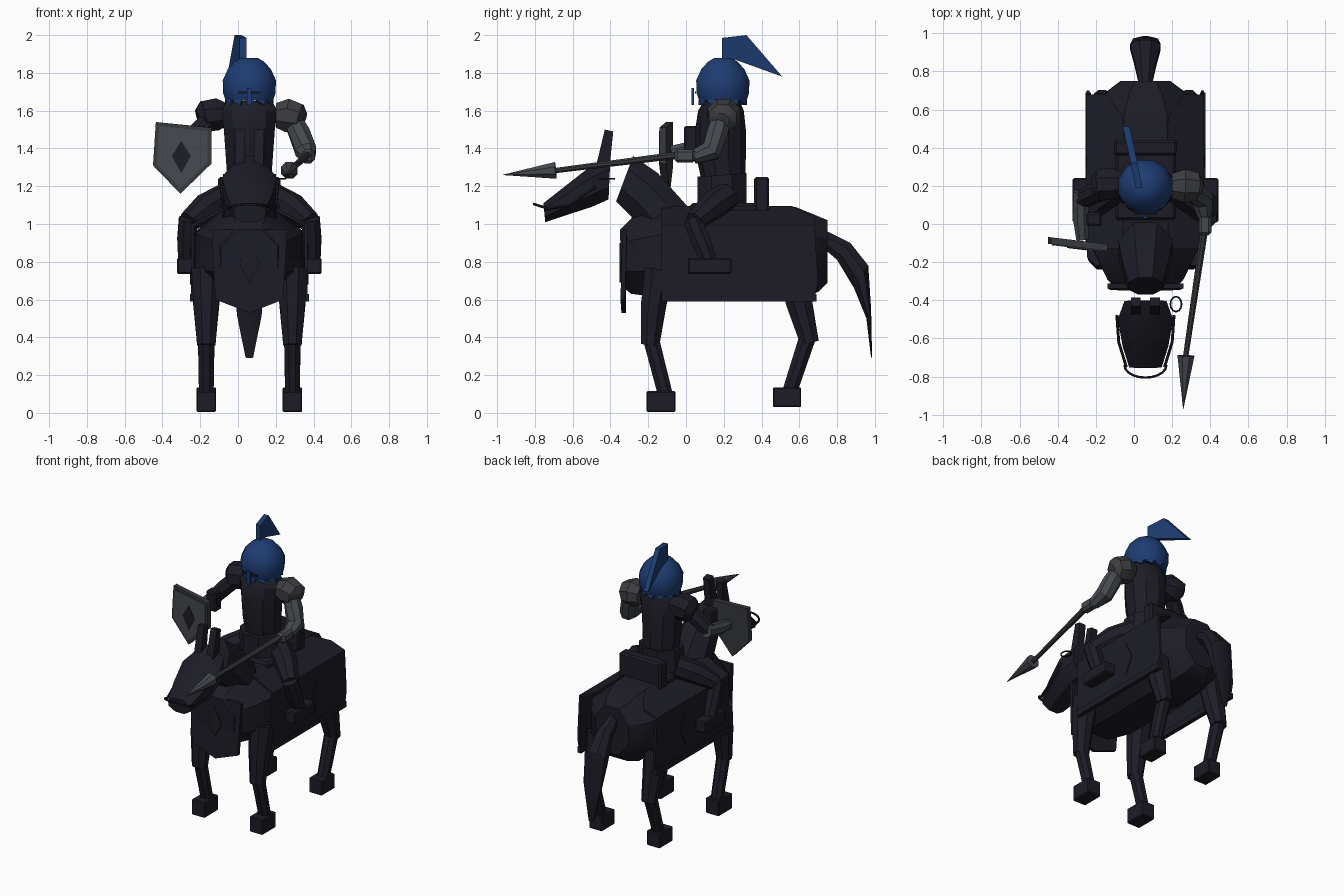
import bpy, bmesh, math
from mathutils import Vector

if "Cube" in bpy.data.objects:
    bpy.data.objects.remove(bpy.data.objects["Cube"])

CX = 0.06  # centre line of the horse and rider


def material(name, rgb):
    m = bpy.data.materials.new(name)
    m.diffuse_color = (*rgb, 1)
    m.use_nodes = True
    m.node_tree.nodes["Principled BSDF"].inputs["Base Color"].default_value = m.diffuse_color
    return m


DARK = material("dark_iron", (0.0122, 0.0118, 0.0195))
BLUE = material("blue", (0.013, 0.045, 0.170))
STEEL = material("steel_grey", (0.060, 0.066, 0.076))
TAUPE = material("worn_steel", (0.047, 0.048, 0.053))
SLATE = material("slate", (0.038, 0.041, 0.048))


def finish(name, bm, mat, angle=0):
    bmesh.ops.recalc_face_normals(bm, faces=bm.faces)
    me = bpy.data.meshes.new(name)
    bm.to_mesh(me)
    bm.free()
    me.materials.append(mat)
    ob = bpy.data.objects.new(name, me)
    bpy.context.collection.objects.link(ob)
    if angle:
        bpy.ops.object.select_all(action='DESELECT')
        ob.select_set(True)
        bpy.context.view_layer.objects.active = ob
        bpy.ops.object.shade_smooth_by_angle(angle=math.radians(angle))
    return ob


def loft(name, rings, mat, angle=0):
    bm = bmesh.new()
    vs = [[bm.verts.new(p) for p in r] for r in rings]
    n = len(vs[0])
    for a, b in zip(vs, vs[1:]):
        for i in range(n):
            bm.faces.new((a[i], a[(i + 1) % n], b[(i + 1) % n], b[i]))
    bm.faces.new(vs[0])
    bm.faces.new(vs[-1])
    return finish(name, bm, mat, angle)


def spine(name, rings, mat, n=8, x=CX, angle=0):
    """Loft rings given as two opposite (y, z) points and a half width."""
    out, k = [], 1 / math.cos(math.pi / n)
    for y1, z1, y2, z2, w in rings:
        c = Vector((x, (y1 + y2) / 2, (z1 + z2) / 2))
        h = Vector((0, (y1 - y2) / 2, (z1 - z2) / 2))
        ts = [(i + 0.5) * 2 * math.pi / n for i in range(n)]
        out.append([c + Vector((w * k * math.cos(t), 0, 0)) + h * (k * math.sin(t)) for t in ts])
    return loft(name, out, mat, angle)


def limb(name, pts, radii, mat, n=8, angle=35, ref=(1, 0, 0)):
    """Tapered tube along a path; ref must not be parallel to it."""
    pts = [Vector(p) for p in pts]
    rings = []
    for i, p in enumerate(pts):
        d = (pts[min(i + 1, len(pts) - 1)] - pts[max(i - 1, 0)]).normalized()
        u = d.cross(Vector(ref)).normalized()
        w = d.cross(u)
        ts = [(k + 0.5) * 2 * math.pi / n for k in range(n)]
        rings.append([p + (u * math.cos(t) + w * math.sin(t)) * radii[i] for t in ts])
    return loft(name, rings, mat, angle)


def prism(name, profile, a, b, mat):
    """Join two offset copies of a 3D outline."""
    return loft(name, [[Vector(p) + Vector(o) for p in profile] for o in (a, b)], mat)


def box(name, lo, hi, mat, bevel=0):
    bm = bmesh.new()
    bmesh.ops.create_cube(bm, size=1)
    for v in bm.verts:
        v.co = [(l + h) / 2 + c * (h - l) for l, h, c in zip(lo, hi, v.co)]
    if bevel:
        bmesh.ops.bevel(bm, geom=bm.edges[:], offset=bevel, segments=1, affect='EDGES')
    return finish(name, bm, mat)


UP, FWD = (0, 0, 1), (0, 1, 0)

# Horse body, neck, head and tail
spine("horse_body", [(-.35, .97, -.34, .67, .15), (-.29, 1.03, -.29, .63, .20),
                     (-.10, 1.09, -.12, .61, .285), (.30, 1.10, .3, .61, .29),
                     (.58, 1.09, .6, .61, .27), (.69, 1.045, .70, .64, .20),
                     (.75, 1.02, .75, .69, .13)], DARK, angle=30)
spine("horse_neck", [(.02, 1.08, -.22, .96, .15), (-.15, 1.27, -.30, 1.05, .12),
                     (-.28, 1.36, -.37, 1.12, .09)], DARK, angle=30)
spine("horse_head", [(-.40, 1.36, -.41, 1.13, .11), (-.50, 1.31, -.50, 1.09, .145),
                     (-.64, 1.20, -.64, 1.045, .12), (-.755, 1.11, -.745, 1.01, .085)],
      DARK, angle=30)
spine("horse_tail", [(.73, .97, .73, .87, .035), (.87, .90, .80, .81, .055),
                     (.965, .78, .89, .66, .08), (.98, .55, .955, .50, .065),
                     (.985, .30, .98, .29, .02)], DARK, angle=30)
for side in (-1, 1):
    prism("horse_ear", [(CX + side * .05, y, z) for y, z in
                        ((-.48, 1.29), (-.43, 1.50), (-.385, 1.49), (-.405, 1.30))],
          (-.025, 0, 0), (.025, 0, 0), DARK)
    limb("bridle_strap", [(CX + side * .15, -.48, 1.2), (CX + side * .14, -.62, 1.1),
                          (CX + side * .10, -.75, 1.08)], [.008] * 3, DARK, 5)

# Bridle loop around the muzzle and side ring
limb("bridle_loop", [(CX + .11 * math.cos(t), -.74 + .065 * math.sin(t), 1.085 - .02 * math.sin(t))
                     for t in [math.pi * (1 + i / 10) for i in range(11)]],
     [.007] * 11, DARK, 6, ref=UP)
limb("bridle_ring", [(.22 + .03 * math.cos(t), -.42 + .04 * math.sin(t), 1.24)
                     for t in [i * math.pi / 6 for i in range(13)]], [.005] * 13, DARK, 5, ref=UP)

# Horse legs and hooves
for side in (-1, 1):
    x = CX + side * .228
    limb("front_upper_leg", [(x, -.14, .76), (x, -.17, .58), (x, -.19, .36)],
         [.085, .073, .053], DARK)
    limb("front_lower_leg", [(x, -.19, .41), (x, -.105, .08)], [.046, .042], DARK)
    box("front_hoof", (x - .052, -.21, .005), (x + .052, -.055, .115), DARK, .006)
    limb("rear_upper_leg", [(x, .57, .72), (x, .60, .58), (x, .655, .37)],
         [.085, .075, .053], DARK)
    limb("rear_lower_leg", [(x, .65, .42), (x, .545, .10)], [.048, .042], DARK)
    box("rear_hoof", (x - .052, .46, .03), (x + .052, .61, .135), DARK, .006)

    # Side cloth draped from the back, with hem and diamond
    sx = CX + side * .30
    prism("side_cloth", [(sx, -.13, .60), (sx, -.13, .99), (sx, .68, .99),
                         (sx, .70, .70), (sx, .68, .60)], (-.008, 0, 0), (.008, 0, 0), DARK)
    prism("cloth_shoulder", [(sx + side * .008, -.13, .99), (CX + side * .12, -.13, 1.09),
                             (CX + side * .12, .56, 1.09), (CX + side * .20, .68, 1.03),
                             (sx + side * .008, .68, .99)], (0, 0, -.01), (0, 0, .006), DARK)
    box("cloth_hem", (sx - .015, -.13, .59), (sx + .015, .69, .63), DARK)
    prism("side_diamond", [(sx, .30, .80), (sx, .36, .92), (sx, .42, .80), (sx, .36, .68)],
          (side * .005, 0, 0), (side * .013, 0, 0), DARK)

# Chest cloth
prism("chest_cloth", [(CX - .20, -.325, .97), (CX + .20, -.325, .97), (CX + .18, -.335, .60),
                      (CX, -.33, .53), (CX - .18, -.335, .60)], (0, -.012, 0), (0, .012, 0), DARK)
prism("chest_diamond", [(CX, -.345, .90), (CX + .055, -.345, .79), (CX, -.345, .69),
                        (CX - .055, -.345, .79)], (0, -.008, 0), (0, .001, 0), DARK)

# Saddle
box("saddle_seat", (CX - .16, .02, 1.06), (CX + .16, .44, 1.11), DARK, .015)
box("saddle_back", (CX - .165, .36, 1.06), (CX + .165, .44, 1.25), DARK, .012)

# Rider torso and hips
spine("rider_hips", [(.06, 1.08, .32, 1.08, .15), (.06, 1.25, .32, 1.27, .14)], DARK)
spine("rider_torso", [(.09, 1.22, .31, 1.22, .115), (.06, 1.36, .31, 1.36, .125),
                      (.055, 1.50, .31, 1.50, .135), (.07, 1.60, .30, 1.60, .15),
                      (.10, 1.65, .28, 1.65, .12)], DARK, 10, angle=30)

# Rider legs and boots
for side in (-1, 1):
    X = lambda d: CX + side * d
    limb("rider_thigh", [(X(.12), .21, 1.14), (X(.23), .13, 1.085), (X(.325), .045, 1.01)],
         [.08, .078, .056], DARK, ref=UP)
    limb("rider_shin", [(X(.325), .03, 1.03), (X(.33), .075, .92), (X(.335), .13, .78)],
         [.052, .056, .044], DARK)
    box("rider_boot", (min(X(.29), X(.383)), .01, .735), (max(X(.29), X(.383)), .24, .82),
        DARK, .008)

# Lance arm
limb("right_pauldron", [(.20, .20, 1.575), (.26, .20, 1.575), (.325, .195, 1.56),
                        (.35, .19, 1.55)], [.07, .095, .08, .04], TAUPE, ref=FWD)
limb("right_arm", [(.28, .19, 1.57), (.325, .165, 1.48), (.36, .13, 1.385), (.37, .04, 1.355)],
     [.05, .06, .06, .04], STEEL)
box("right_hand", (.34, -.06, 1.325), (.405, .05, 1.395), STEEL, .015)

# Lance
limb("lance_shaft", [(.385, .08, 1.38), (.27, -.70, 1.282)], [.022, .015], SLATE)
limb("lance_tip", [(.272, -.69, 1.284), (.258, -.97, 1.26)], [.048, .001], STEEL)

# Shield arm
limb("left_pauldron", [(-.05, .21, 1.58), (-.11, .21, 1.58), (-.18, .205, 1.57),
                       (-.21, .20, 1.56)], [.06, .092, .088, .05], DARK, ref=FWD)
limb("left_upper_arm", [(-.14, .19, 1.56), (-.21, .16, 1.49), (-.27, .13, 1.42)],
     [.055, .055, .05], DARK, ref=FWD)
limb("left_forearm", [(-.275, .17, 1.43), (-.28, .04, 1.40), (-.27, -.08, 1.38)],
     [.045, .045, .035], STEEL)
box("left_cuff", (-.25, -.01, 1.38), (-.17, .06, 1.52), DARK, .01)

# Shield with rim and diamond
outline = [(-.435, 1.54), (-.14, 1.51), (-.14, 1.32), (-.305, 1.16), (-.45, 1.31)]


def on_shield(pts, scale=1):
    return [(-.3 + (x + .3) * scale, -.10 - .12 * (x + .3) * scale, 1.37 + (z - 1.37) * scale)
            for x, z in pts]


prism("shield_rim", on_shield(outline), (0, -.022, 0), (0, .014, 0), SLATE)
prism("shield_face", on_shield(outline, .87), (0, -.027, 0), (0, -.02, 0), STEEL)
prism("shield_diamond", on_shield([(-.3, 1.44), (-.25, 1.36), (-.3, 1.27), (-.35, 1.36)]),
      (0, -.032, 0), (0, -.026, 0), DARK)

# Helmet with short ragged lower edge, visor and nose guard
limb("helmet", [(CX, .195, z) for z in (1.655, 1.69, 1.76, 1.82, 1.86, 1.88)],
     [.130, .143, .146, .118, .08, .045], BLUE, 12)
for i in range(12):
    t = i * math.pi / 6
    p = [(CX + .127 * math.cos(t + a), .195 + .127 * math.sin(t + a), z)
         for a, z in ((-.25, 1.67), (.25, 1.67), (.13, 1.63), (-.13, 1.645))]
    q = Vector((math.cos(t), math.sin(t), 0)) * .01
    prism("helmet_edge", p, -q, q * 0.3, BLUE)
box("visor_slit", (CX - .06, .048, 1.69), (CX + .06, .054, 1.702), DARK)
box("nose_guard", (CX - .012, .03, 1.63), (CX + .012, .042, 1.72), BLUE)

# Plume sweeping back
plume = [(.19, 1.85), (.19, 1.985), (.32, 2.0), (.51, 1.78), (.26, 1.87)]
prism("plume", [(.025 - .21 * (y - .2), y, z) for y, z in plume], (-.018, 0, 0), (.018, 0, 0), BLUE)
